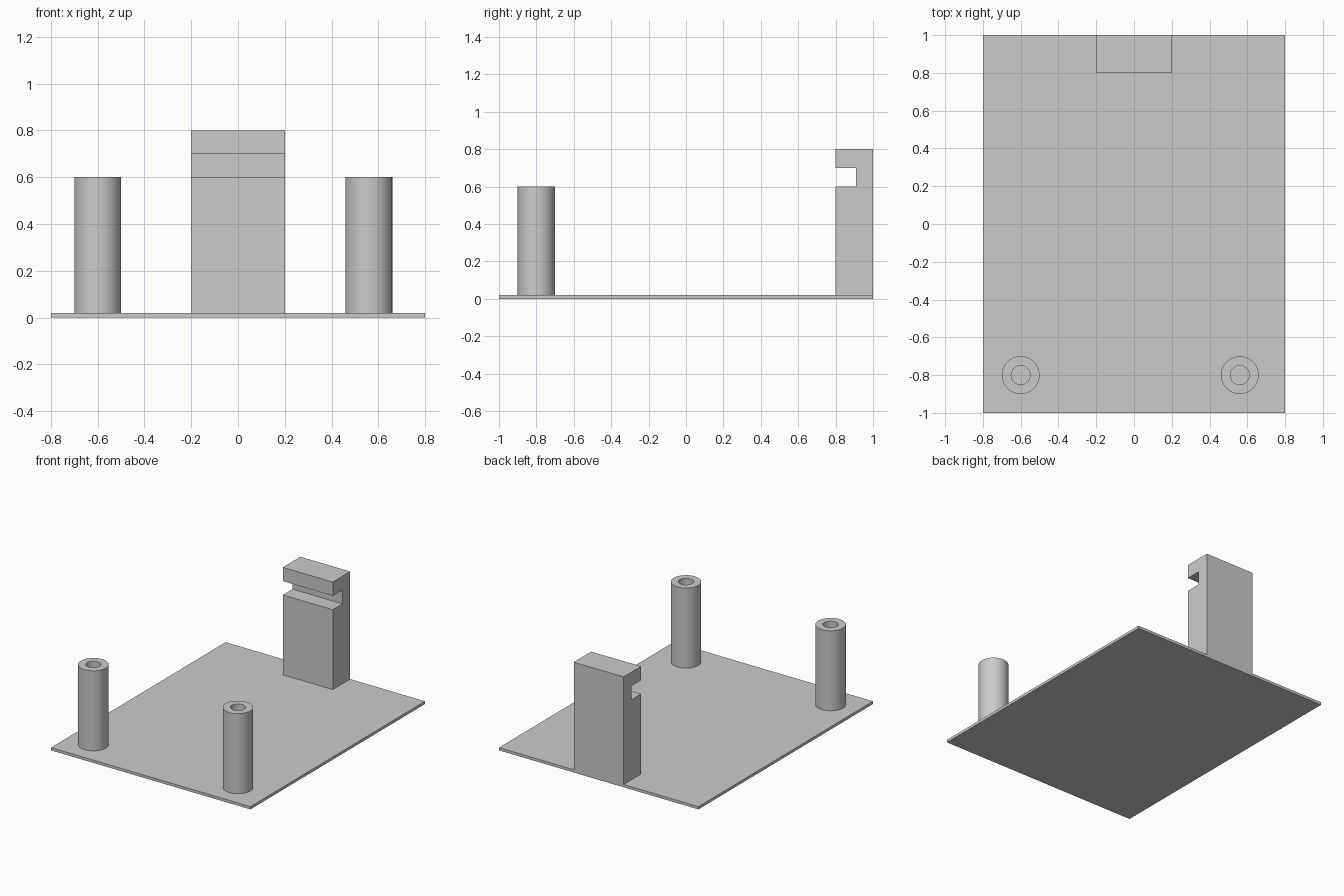
import bpy
import bmesh
import math
from mathutils import Vector

cube = bpy.data.objects.get("Cube")
if cube:
    bpy.data.objects.remove(cube, do_unlink=True)

grey = bpy.data.materials.new("light grey")
grey.use_nodes = True
colour = (0.6, 0.6, 0.6, 1)
grey.diffuse_color = colour
grey.node_tree.nodes["Principled BSDF"].inputs["Base Color"].default_value = colour

PLATE = 0.02


def finish(bm, name):
    bmesh.ops.recalc_face_normals(bm, faces=bm.faces)
    mesh = bpy.data.meshes.new(name)
    bm.to_mesh(mesh)
    bm.free()
    mesh.materials.append(grey)
    obj = bpy.data.objects.new(name, mesh)
    bpy.context.collection.objects.link(obj)
    return obj


def extrude_profile(name, points, half_width):
    """Extrude a (y, z) outline along x, centred on x = 0."""
    bm = bmesh.new()
    face = bm.faces.new([bm.verts.new((-half_width, y, z)) for y, z in points])
    result = bmesh.ops.extrude_face_region(bm, geom=[face])
    moved = [v for v in result["geom"] if isinstance(v, bmesh.types.BMVert)]
    bmesh.ops.translate(bm, verts=moved, vec=(2 * half_width, 0, 0))
    return finish(bm, name)


def tube(name, x, y, outer, inner, bottom, top, steps=64):
    """Revolve a wall section into a hollow post."""
    bm = bmesh.new()
    section = [(inner, bottom), (outer, bottom), (outer, top), (inner, top)]
    verts = [bm.verts.new((r, 0, z)) for r, z in section]
    edges = [bm.edges.new((verts[i], verts[i - 1])) for i in range(len(verts))]
    bmesh.ops.spin(bm, geom=verts + edges, cent=(0, 0, 0), axis=(0, 0, 1),
                   angle=math.tau, steps=steps, use_duplicate=False)
    bmesh.ops.remove_doubles(bm, verts=bm.verts, dist=0.0001)
    obj = finish(bm, name)
    obj.location = Vector((x, y, 0))
    bpy.ops.object.select_all(action="DESELECT")
    obj.select_set(True)
    bpy.context.view_layer.objects.active = obj
    bpy.ops.object.shade_smooth_by_angle(angle=math.radians(30))
    return obj


# Thin base plate
extrude_profile("base_plate", [(-1, 0), (1, 0), (1, PLATE), (-1, PLATE)], 0.8)

# Rear upright with a forward-facing slot
extrude_profile("slotted_upright",
                [(0.8, PLATE), (1, PLATE), (1, 0.8), (0.8, 0.8),
                 (0.8, 0.7), (0.91, 0.7), (0.91, 0.6), (0.8, 0.6)], 0.2)

# Hollow front posts
for name, x in (("right_post", -0.6), ("left_post", 0.56)):
    tube(name, x, -0.8, 0.1, 0.05, PLATE, 0.6)
